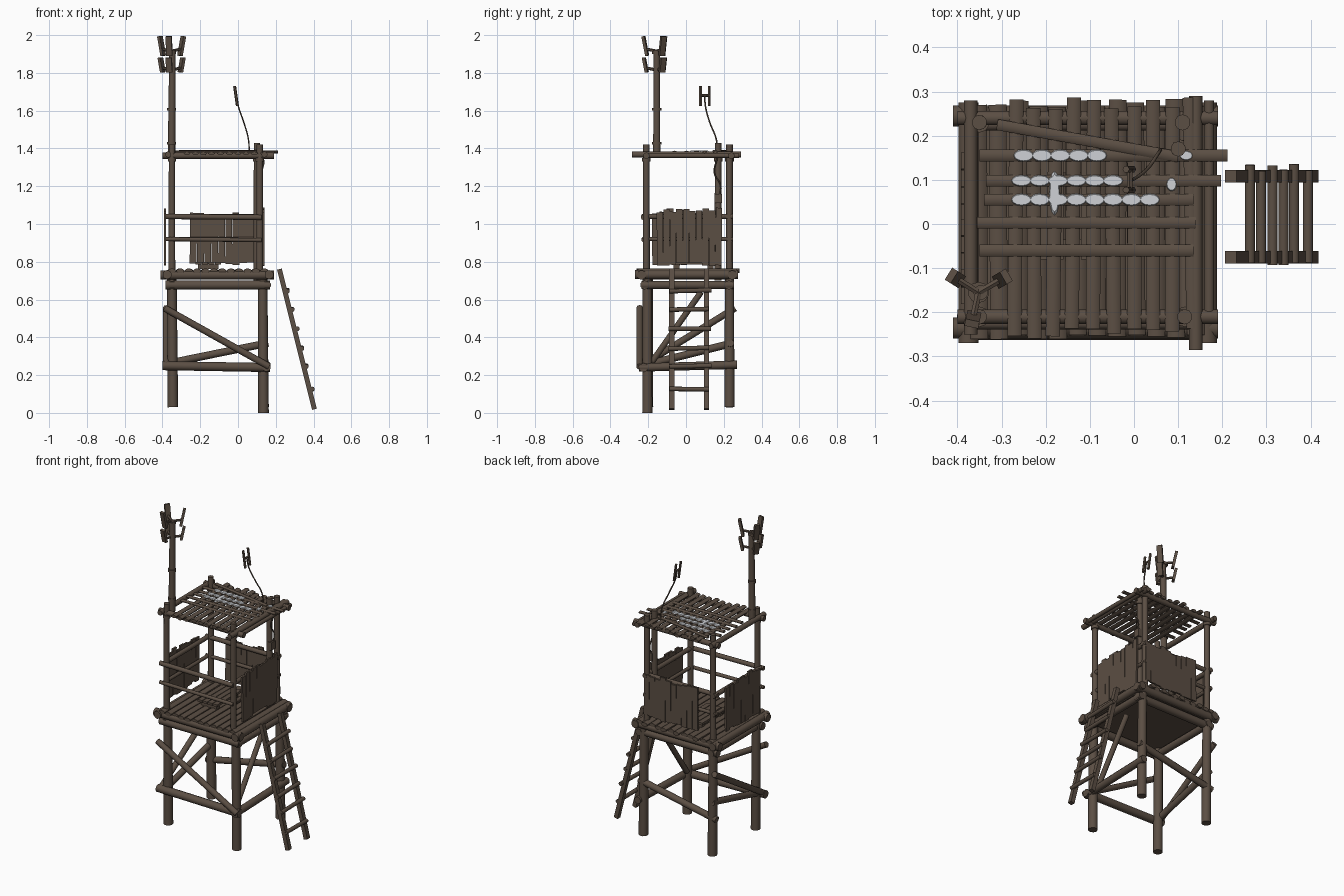
import bpy, bmesh, math, random
from mathutils import Vector, Matrix

random.seed(4)
R = random.uniform


def material(name, col):
    m = bpy.data.materials.new(name)
    m.diffuse_color = (*col, 1)
    return m


WOOD = material("weathered_wood", (0.105, 0.077, 0.057))
SNOW = material("pale_grey", (0.62, 0.64, 0.67))


def finish(name, bm, mat=WOOD, smooth=True):
    me = bpy.data.meshes.new(name)
    bm.to_mesh(me)
    bm.free()
    ob = bpy.data.objects.new(name, me)
    bpy.context.collection.objects.link(ob)
    me.materials.append(mat)
    if smooth:
        bpy.ops.object.select_all(action='DESELECT')
        bpy.context.view_layer.objects.active = ob
        ob.select_set(True)
        bpy.ops.object.shade_smooth_by_angle(angle=math.radians(40))
    return ob


def log(name, a, b, r, flat=1.0, taper=1.0, sides=10):
    """Round timber from a to b; flat squashes its height."""
    a, b = Vector(a), Vector(b)
    d = b - a
    bm = bmesh.new()
    bmesh.ops.create_cone(bm, cap_ends=True, segments=sides, radius1=r,
                          radius2=r * taper, depth=d.length)
    rot = d.to_track_quat('Z', 'Y').to_matrix().to_4x4()
    bm.transform(Matrix.Translation((a + b) / 2) @ rot @ Matrix.Diagonal((1, flat, 1, 1)))
    return finish(name, bm)


def box(name, c, size, rot=None):
    bm = bmesh.new()
    bmesh.ops.create_cube(bm, size=1)
    bm.transform(Matrix.Translation(c) @ (rot or Matrix()) @ Matrix.Diagonal((*size, 1)))
    return finish(name, bm, smooth=False)


def wire(name, pts, r):
    cu = bpy.data.curves.new(name, 'CURVE')
    cu.dimensions = '3D'
    cu.bevel_depth = r
    cu.bevel_resolution = 1
    cu.resolution_u = 6
    sp = cu.splines.new('BEZIER')
    sp.bezier_points.add(len(pts) - 1)
    for p, co in zip(sp.bezier_points, pts):
        p.co = co
        p.handle_left_type = p.handle_right_type = 'AUTO'
    ob = bpy.data.objects.new(name, cu)
    bpy.context.collection.objects.link(ob)
    cu.materials.append(WOOD)


# Legs
for x, y, z in ((-0.345, -0.2, 0.03), (0.135, -0.205, 0), (0.135, 0.23, 0.03), (-0.345, 0.23, 0.03)):
    log("leg", (x, y, z), (x - 0.005, y, 0.72), 0.028, taper=0.9)

# Leg bracing: low rails, then diagonals
log("front_low_rail", (-0.40, -0.225, 0.25), (0.17, -0.225, 0.24), 0.024)
log("back_low_rail", (-0.38, 0.235, 0.26), (0.16, 0.235, 0.37), 0.02)
log("right_low_rail", (0.15, -0.25, 0.24), (0.15, 0.27, 0.255), 0.022)
log("left_low_rail", (-0.355, -0.23, 0.25), (-0.355, 0.25, 0.37), 0.02)
log("front_diagonal", (-0.39, -0.245, 0.555), (0.165, -0.245, 0.245), 0.018)
log("left_diagonal", (-0.38, 0.26, 0.555), (-0.38, -0.235, 0.25), 0.018)
log("right_diagonal", (0.12, -0.18, 0.27), (0.12, 0.08, 0.64), 0.016)

# Platform frame: two stacked layers of beams
for y in (-0.235, 0.245):
    log("deck_beam", (-0.41, y, 0.73), (0.19, y, 0.73), 0.025)
    log("lower_deck_beam", (-0.385, y * 0.93, 0.677), (0.17, y * 0.93, 0.677), 0.024)
for x in (-0.375, 0.165):
    log("deck_beam", (x, -0.27, 0.732), (x, 0.275, 0.732), 0.024)
    log("lower_deck_beam", (x * 0.93, -0.235, 0.677), (x * 0.93, 0.255, 0.677), 0.022)
box("deck_underside", (-0.105, 0.005, 0.715), (0.53, 0.47, 0.02))
for i in range(12):
    x = -0.35 + 0.0445 * i
    log("deck_plank", (x, -0.255 + R(-0.008, 0.005), 0.752),
        (x + R(-0.004, 0.004), 0.27 + R(-0.01, 0.015), 0.752), 0.021, flat=0.6)

# Corner posts with rope collars
POSTS = ((-0.35, -0.21, 1.42), (0.115, -0.21, 1.42), (0.1, 0.17, 1.43), (-0.35, 0.23, 1.42))
for x, y, z in POSTS:
    log("post", (x, y, 0.7), (x, y, z), 0.019, taper=0.9)
    log("post_collar", (x, y, 1.33), (x, y, 1.35), 0.023)
log("rear_post", (0.11, 0.23, 0.7), (0.11, 0.23, 1.42), 0.018)

# Guard rails
for z, r in ((1.04, 0.014), (0.92, 0.011)):
    log("front_rail", (-0.385, -0.225, z), (0.125, -0.225, z - 0.005), r)
    log("back_rail", (-0.38, 0.225, z), (0.13, 0.225, z), r)
    log("left_rail", (-0.365, -0.23, z), (-0.365, 0.25, z), r)
    log("right_rail", (0.115, -0.22, z), (0.115, 0.25, z), r)


# Plank walls
def wall(name, axis, fixed, lo, hi, z0, z1):
    n = round((hi - lo) / 0.036)
    w = (hi - lo) / n
    for i in range(n):
        top, bot = z1 + R(-0.015, 0.012), z0 + R(-0.01, 0.01)
        u = lo + w * (i + 0.5)
        c, size = [fixed, u, (top + bot) / 2], [0.011, w * 0.97, top - bot]
        if axis == 'x':
            c[0], c[1] = c[1], c[0]
            size[0], size[1] = size[1], size[0]
        box(name, c, size, Matrix.Rotation(R(-0.015, 0.015), 4, 'Y' if axis == 'x' else 'X'))


wall("back_wall_plank", 'x', 0.243, -0.255, 0.12, 0.79, 1.05)
wall("right_wall_plank", 'y', 0.136, -0.155, 0.19, 0.785, 1.075)
wall("left_wall_plank", 'y', -0.386, -0.18, 0.16, 0.79, 1.07)

# Low pallet on the deck
for i in range(4):
    box("pallet_plank", (-0.21 + 0.035 * i, 0.04, 0.792), (0.031, 0.24, 0.014))
for y in (-0.05, 0.13):
    box("pallet_runner", (-0.158, y, 0.773), (0.11, 0.03, 0.025))

# Roof frame
for y in (-0.21, 0.24):
    log("roof_beam", (-0.40, y, 1.362), (0.19, y, 1.362), 0.017)
for x, y0, y1 in ((-0.37, -0.25, 0.28), (0.14, -0.285, 0.29)):
    log("roof_beam", (x, y0, 1.368), (x, y1, 1.368), 0.016)
log("roof_beam", (0.17, -0.2, 1.362), (0.17, 0.28, 1.362), 0.012)

# Roof slats front to back, then battens across them
for i in range(10):
    x = -0.27 + 0.0445 * i
    log("roof_slat", (x + R(-0.005, 0.005), -0.255 + R(-0.005, 0.02), 1.374),
        (x + R(-0.005, 0.005), 0.275 + R(-0.02, 0.012), 1.374), 0.017, flat=0.55)
for y, x0, x1 in ((-0.06, -0.35, 0.135), (0.003, -0.355, 0.14), (0.055, -0.34, 0.135),
                  (0.098, -0.335, 0.197), (0.155, -0.35, 0.212)):
    log("roof_batten", (x0, y, 1.381), (x1, y, 1.381), 0.014, flat=0.5)
log("loose_batten", (-0.31, 0.225, 1.386), (0.1, 0.152, 1.386), 0.013, flat=0.5)


# Pale patches lying on the battens
def patch(x, y, rx, ry):
    bm = bmesh.new()
    bmesh.ops.create_cone(bm, cap_ends=True, segments=12, radius1=1, radius2=0.85, depth=1)
    bm.transform(Matrix.Translation((x, y, 1.387)) @ Matrix.Diagonal((rx, ry, 0.006, 1)))
    finish("pale_patch", bm, SNOW)


for y, x0, n, ry in ((0.155, -0.25, 5, 0.014), (0.098, -0.255, 6, 0.013),
                     (0.055, -0.255, 8, 0.014)):
    for i in range(n):
        patch(x0 + 0.0415 * i, y, 0.025, ry)
patch(0.118, 0.155, 0.016, 0.011)
patch(0.085, 0.09, 0.012, 0.016)
patch(-0.18, 0.07, 0.012, 0.05)

# Ladder
for y in (-0.075, 0.108):
    box("ladder_rail", (0.312, y, 0.39), (0.026, 0.028, 0.765), Matrix.Rotation(-0.245, 4, 'Y'))
for z in (0.125, 0.25, 0.345, 0.445, 0.55, 0.65):
    x = 0.235 + (0.76 - z) * 0.25
    log("ladder_rung", (x, -0.095 + R(-0.008, 0.008), z + R(-0.006, 0.006)),
        (x, 0.128 + R(-0.008, 0.008), z), 0.012)

# Tall mast with three pairs of tilted panels
MX, MY = -0.352, -0.155
log("mast", (MX, MY, 1.35), (MX + 0.005, MY, 1.92), 0.02, taper=0.85)
for z in (1.42, 1.6, 1.9):
    log("mast_collar", (MX, MY, z), (MX, MY, z + 0.015), 0.024)
for deg in (30, 148, 258):
    d = Vector((math.cos(math.radians(deg)), math.sin(math.radians(deg)), 0))
    for z, h in ((1.935, 0.105), (1.835, 0.08)):
        base = Vector((MX, MY, z - 0.02))
        tip = base + d * 0.062 + Vector((0, 0, 0.012))
        log("panel_arm", base, tip, 0.008, sides=6)
        rot = Matrix.Rotation(math.radians(deg), 4, 'Z') @ Matrix.Rotation(0.2, 4, 'Y')
        box("mast_panel", tip + Vector((0, 0, 0.015)), (0.016, 0.032, h), rot)

# Small whip aerial with an H-shaped head
wire("aerial_wire", ((0.06, 0.168, 1.38), (0.055, 0.16, 1.45), (0.03, 0.125, 1.54),
                     (0.0, 0.102, 1.63), (-0.008, 0.1, 1.68)), 0.004)
for y in (0.077, 0.124):
    log("aerial_bar", (-0.003, y, 1.625), (-0.018, y, 1.73), 0.008, sides=6)
log("aerial_cross", (-0.01, 0.075, 1.68), (-0.01, 0.126, 1.68), 0.007, sides=6)

# Cable down the rear post to a small box
wire("cable", ((0.06, 0.168, 1.38), (0.13, 0.165, 1.35), (0.125, 0.15, 1.27),
               (0.122, 0.185, 1.2), (0.12, 0.17, 1.13)), 0.004)
box("junction_box", (0.115, 0.17, 1.135), (0.025, 0.04, 0.05))
